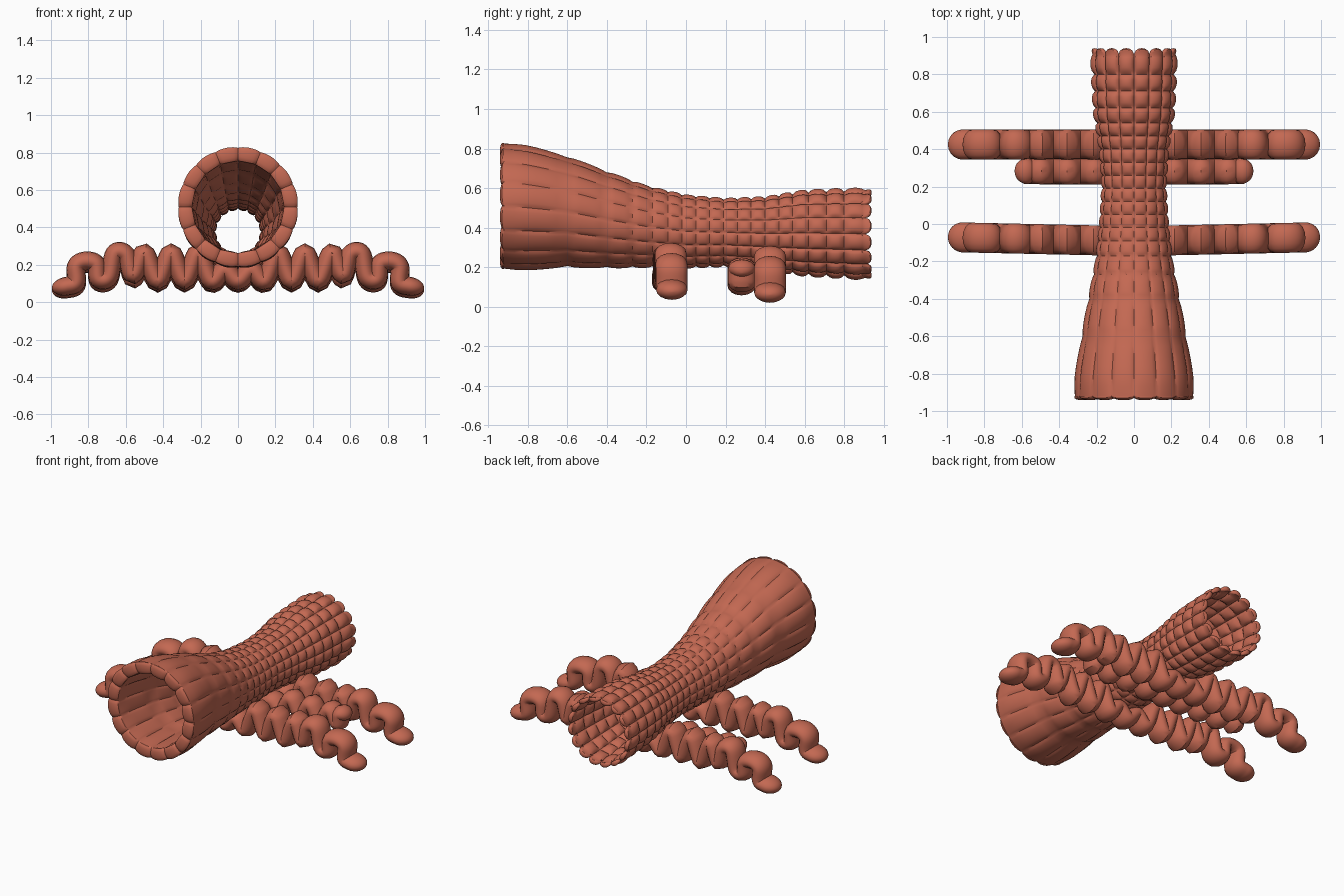
import bpy, bmesh, math
from mathutils import Vector

old = bpy.data.objects.get("Cube")
if old:
    bpy.data.objects.remove(old)

clay = bpy.data.materials.new("terracotta")
COLOUR = (0.55, 0.14, 0.085, 1)
clay.diffuse_color = COLOUR
clay.use_nodes = True
clay.node_tree.nodes["Principled BSDF"].inputs["Base Color"].default_value = COLOUR


def skin(name, loops, closed):
    """Join equal-length vertex loops into one smooth surface."""
    bm = bmesh.new()
    rows = [[bm.verts.new(p) for p in loop] for loop in loops]
    n = len(rows[0])
    count = len(rows) if closed else len(rows) - 1
    for i in range(count):
        a, b = rows[i], rows[(i + 1) % len(rows)]
        for j in range(n):
            k = (j + 1) % n
            bm.faces.new((a[j], a[k], b[k], b[j]))
    if not closed:
        bm.faces.new(rows[0])
        bm.faces.new(rows[-1])
    bmesh.ops.recalc_face_normals(bm, faces=bm.faces)
    mesh = bpy.data.meshes.new(name)
    bm.to_mesh(mesh)
    bm.free()
    mesh.materials.append(clay)
    obj = bpy.data.objects.new(name, mesh)
    bpy.context.collection.objects.link(obj)
    bpy.ops.object.select_all(action='DESELECT')
    obj.select_set(True)
    bpy.context.view_layer.objects.active = obj
    bpy.ops.object.shade_smooth_by_angle(angle=math.radians(40))
    return obj


# Hollow body: y, outer radius, inner radius, centre height, quilting depth
STATIONS = [
    (-0.94, 0.33, 0.235, 0.51, 0.012), (-0.8, 0.32, 0.23, 0.5, 0.012),
    (-0.6, 0.287, 0.21, 0.48, 0.012), (-0.4, 0.25, 0.18, 0.44, 0.011),
    (-0.2, 0.212, 0.14, 0.405, 0.011), (0, 0.19, 0.118, 0.38, 0.012),
    (0.2, 0.178, 0.115, 0.375, 0.013), (0.4, 0.192, 0.125, 0.37, 0.016),
    (0.6, 0.225, 0.16, 0.372, 0.02), (0.8, 0.235, 0.18, 0.37, 0.023),
    (0.94, 0.24, 0.187, 0.367, 0.025)]
RINGS = [-0.92, -0.6, -0.4, -0.27, -0.17, -0.09, -0.02, 0.05, 0.12, 0.19,
         0.26, 0.33, 0.4, 0.47, 0.54, 0.62, 0.71, 0.8, 0.91]
LOBES, AROUND = 16, 160


def station(y):
    y = max(-0.94, min(0.94, y))
    for a, b in zip(STATIONS, STATIONS[1:]):
        if y <= b[0]:
            t = (y - a[0]) / (b[0] - a[0])
            return [p + (q - p) * t for p, q in zip(a, b)]
    return STATIONS[-1]


def body_loop(y, across, puff):
    """One ring of the wall; across runs from 0 outside to 1 inside."""
    _, outer, inner, cz, depth = station(y)
    loop = []
    for j in range(AROUND):
        ang = 2 * math.pi * j / AROUND
        lobe = abs(math.sin(LOBES / 2 * ang)) ** 0.5
        dent = depth * (1 - lobe * puff)
        r = outer + (inner - outer) * across + dent * (2 * across - 1)
        yy = y - (0.03 * (1 - lobe) if y > 0.9 else 0)
        yy += 0.012 * (1 - lobe) if y < -0.92 else 0
        loop.append((r * math.cos(ang), yy, cz + r * math.sin(ang)))
    return loop


def wall(across):
    loops = []
    for a, b in zip(RINGS, RINGS[1:]):
        for i in range(6):
            t = i / 6
            loops.append(body_loop(a + (b - a) * t, across, math.sin(math.pi * t) ** 0.5))
    return loops


def rim(y, reach):
    """Rounded lip turning from the outside to the inside."""
    loops = []
    for i in range(9):
        a = math.pi * i / 8
        loops.append(body_loop(y + reach * math.sin(a) ** 0.7,
                               (1 - math.cos(a)) / 2, 0.4 + 0.6 * math.sin(a)))
    return loops


skin("tube_body", wall(0) + rim(0.91, 0.03) + wall(1)[::-1] + rim(-0.92, -0.022)[::-1], True)


# Coiled legs: flat-sided hose folded up and down in one upright plane
def spline(points, steps=8):
    path = []
    pts = [points[0]] + points + [points[-1]]
    for a, b, c, d in zip(pts, pts[1:], pts[2:], pts[3:]):
        for i in range(steps):
            t = i / steps
            path.append(0.5 * (2 * b + (c - a) * t + (2 * a - 5 * b + 4 * c - d) * t * t
                               + (3 * b - a - 3 * c + d) * t ** 3))
    return path + [points[-1]]


def hose(name, half, y_mid, y_out, thick, wide):
    """Mirror half a path, sweep an oval along it and round the ends."""
    pts = [Vector((x, 0, z)) for x, z in half]
    path = spline([Vector((-p.x, 0, p.z)) for p in pts[:0:-1]] + pts)
    lengths = [0]
    for a, b in zip(path, path[1:]):
        lengths.append(lengths[-1] + (b - a).length)
    loops = []
    for i, p in enumerate(path):
        tan = (path[min(i + 1, len(path) - 1)] - path[max(i - 1, 0)]).normalized()
        side = Vector((-tan.z, 0, tan.x))
        end = min(lengths[i], lengths[-1] - lengths[i], wide) / wide
        k = max(0.08, math.sqrt(1 - (1 - end) ** 2))
        y = y_mid + (y_out - y_mid) * abs(p.x)
        loop = []
        for j in range(16):
            a = 2 * math.pi * j / 16
            q = p + side * (thick * k * math.cos(a))
            loop.append((q.x, y + wide * k * math.sin(a), q.z))
        loops.append(loop)
    return skin(name, loops, False)


def folds(pitch, count, low, high, middle_high):
    """Zigzag outward from the centre, rising once clear of the body."""
    out = []
    for i in range(count):
        top = middle_high if i * pitch < 0.2 else high
        out.append((i * pitch, top if i % 2 else low))
    return out


LONG_END = [(0.56, 0.13), (0.6, 0.24), (0.66, 0.245), (0.69, 0.12), (0.745, 0.11),
            (0.76, 0.19), (0.82, 0.205), (0.865, 0.175), (0.865, 0.09),
            (0.92, 0.07), (0.995, 0.06)]
long_path = folds(0.0715, 8, 0.1, 0.25, 0.16) + LONG_END
short_path = folds(0.0715, 8, 0.105, 0.2, 0.15) + [(0.56, 0.12), (0.575, 0.19), (0.635, 0.17)]

hose("front_legs", [(x, z + 0.015) for x, z in long_path], -0.092, -0.07, 0.05, 0.08)
hose("rear_legs", long_path, 0.425, 0.425, 0.05, 0.08)
hose("short_middle_legs", short_path, 0.28, 0.285, 0.048, 0.07)
